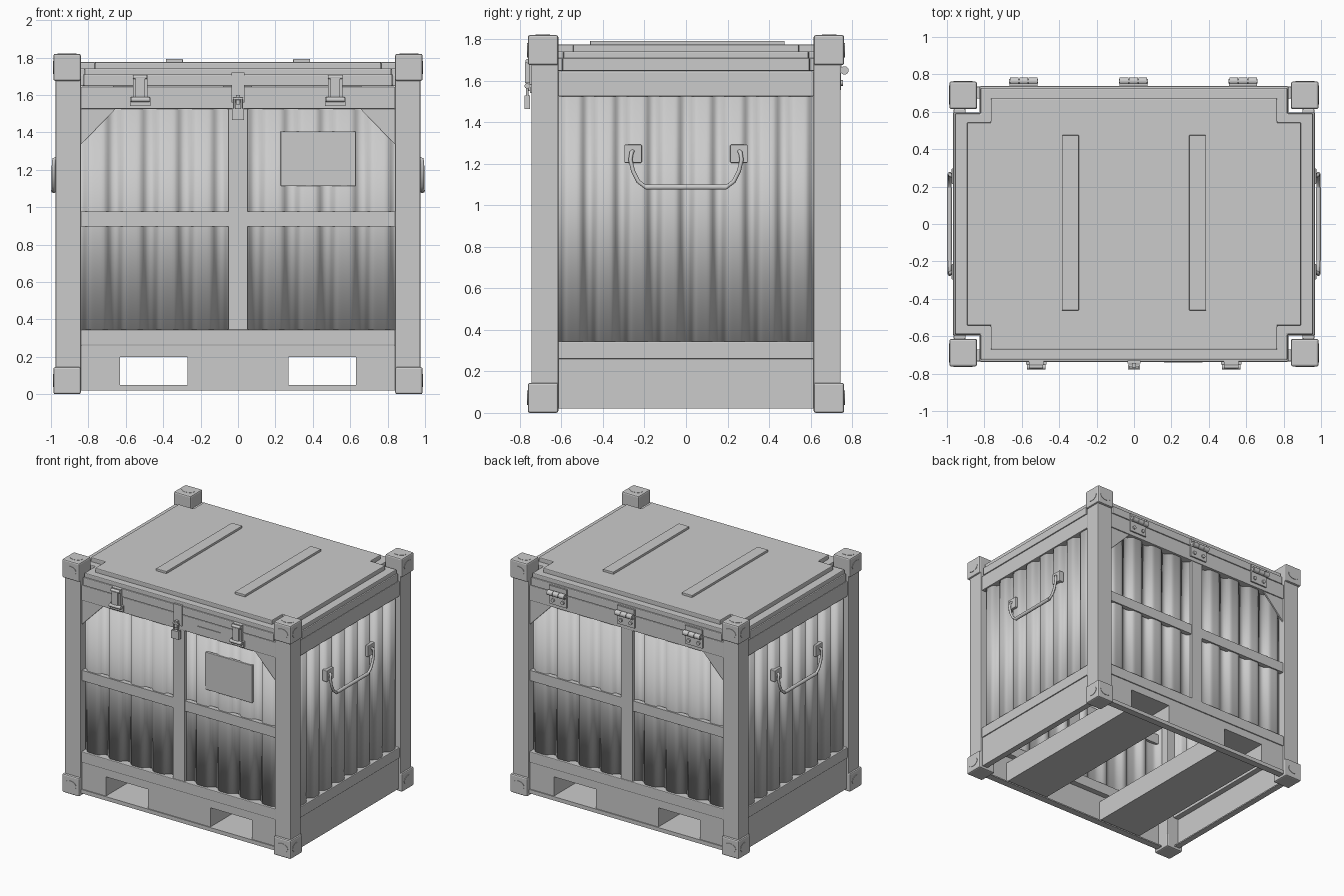
import bpy, bmesh, math
from mathutils import Matrix, Vector

if "Cube" in bpy.data.objects:
    bpy.data.objects.remove(bpy.data.objects["Cube"])


def box(bm, x0, x1, y0, y1, z0, z1):
    m = Matrix.Translation(((x0 + x1) / 2, (y0 + y1) / 2, (z0 + z1) / 2))
    bmesh.ops.create_cube(bm, size=1, matrix=m @ Matrix.Diagonal((x1 - x0, y1 - y0, z1 - z0, 1)))


def cyl(bm, c, axis, r, depth, r2=None, seg=20):
    # cylinder along an axis; r2 makes it oval
    rot = Vector((0, 0, 1)).rotation_difference(Vector(axis)).to_matrix().to_4x4()
    m = Matrix.Translation(c) @ rot @ Matrix.Diagonal((r, r2 or r, depth, 1))
    bmesh.ops.create_cone(bm, cap_ends=True, segments=seg, radius1=1, radius2=1, depth=1, matrix=m)


def prism(bm, pts, z0, z1):
    f = bm.faces.new([bm.verts.new((x, y, z0)) for x, y in pts])
    g = bmesh.ops.extrude_face_region(bm, geom=[f])
    bmesh.ops.translate(bm, vec=(0, 0, z1 - z0), verts=[v for v in g["geom"] if isinstance(v, bmesh.types.BMVert)])


def finish(bm, name, mirror="", bevel=0.0, smooth=False, thick=0.0):
    bmesh.ops.recalc_face_normals(bm, faces=bm.faces)
    me = bpy.data.meshes.new(name)
    bm.to_mesh(me)
    bm.free()
    o = bpy.data.objects.new(name, me)
    bpy.context.collection.objects.link(o)
    if smooth:
        bpy.ops.object.select_all(action="DESELECT")
        o.select_set(True)
        bpy.context.view_layer.objects.active = o
        bpy.ops.object.shade_smooth_by_angle(angle=math.radians(40))
    if thick:
        s = o.modifiers.new("Thickness", "SOLIDIFY")
        s.thickness, s.offset = thick, 0
    if bevel:
        b = o.modifiers.new("Bevel", "BEVEL")
        b.width, b.segments, b.limit_method = bevel, 2, "ANGLE"
        b.angle_limit = math.radians(40)
    if mirror:
        m = o.modifiers.new("Mirror", "MIRROR")
        m.use_axis = ["X" in mirror, "Y" in mirror, False]
        m.use_mirror_merge = False
    return o


def boxes(name, items, mirror="", bevel=0.0):
    bm = bmesh.new()
    for b in items:
        box(bm, *b)
    return finish(bm, name, mirror, bevel)


# Corner blocks with shallow oval pads, and the posts between them
for tag, z0 in (("bottom", 0.0), ("top", 1.675)):
    boxes(tag + "_corner_block", [(0.84, 0.987, 0.615, 0.762, z0, z0 + 0.145)], "XY", 0.01)
    bm = bmesh.new()
    zc = z0 + 0.0725
    cyl(bm, (0.985, 0.69, zc), (1, 0, 0), 0.035, 0.01, 0.05)
    cyl(bm, (0.914, 0.76, zc), (0, 1, 0), 0.05, 0.01, 0.035)
    if z0 > 1:
        cyl(bm, (0.914, 0.69, 1.818), (0, 0, 1), 0.05, 0.008, 0.035)
    finish(bm, tag + "_corner_oval", "XY", 0, True)
boxes("corner_post", [(0.84, 0.975, 0.615, 0.745, 0.1, 1.7)], "XY", 0.006)

# Horizontal rails
boxes("long_rail", [(-0.84, 0.84, 0.67, 0.735, 1.525, 1.645),
                    (-0.84, 0.84, 0.67, 0.735, 0.26, 0.345)], "Y", 0.005)
boxes("side_rail", [(0.90, 0.965, -0.615, 0.615, 1.525, 1.645),
                    (0.90, 0.965, -0.615, 0.615, 0.26, 0.345)], "X", 0.005)

# Base skirt with fork openings, and the bottom flange
P0, P1, PB, PT = 0.27, 0.632, 0.05, 0.2
y0, y1 = 0.715, 0.727
boxes("long_skirt", [(-0.84, 0.84, y0, y1, PT, 0.265),
                     (-0.84, 0.84, y0, y1 + 0.008, 0.02, PB),
                     (-0.84, -P1, y0, y1, PB, PT), (-P0, P0, y0, y1, PB, PT),
                     (P1, 0.84, y0, y1, PB, PT),
                     (-0.84, 0.84, 0.68, y0, 0.02, 0.03)], "Y")
boxes("side_skirt", [(0.945, 0.957, -0.615, 0.615, 0.02, 0.265),
                     (0.91, 0.945, -0.615, 0.615, 0.02, 0.03)], "X")

# Fork tunnels running front to back
t = 0.006
boxes("fork_tunnel", [(P0 - t, P0, -y0, y0, PB - t, PT + t), (P1, P1 + t, -y0, y0, PB - t, PT + t),
                      (P0, P1, -y0, y0, PB - t, PB), (P0, P1, -y0, y0, PT, PT + t)], "X")


# Corrugated walls
def wall(name, half, waves, outer, along_x):
    bm = bmesh.new()
    n = waves * 16
    rows = []
    for z in (0.33, 1.54):
        row = []
        for i in range(n + 1):
            u = -half + 2 * half * i / n
            w = math.tanh(2 * (0.45 - math.cos(2 * math.pi * i / 16)))
            d = outer - 0.022 + 0.022 * w
            row.append(bm.verts.new((u, d, z) if along_x else (d, u, z)))
        rows.append(row)
    for i in range(n):
        bm.faces.new((rows[0][i], rows[0][i + 1], rows[1][i + 1], rows[1][i]))
    for f in bm.faces:
        f.smooth = True
    finish(bm, name, "Y" if along_x else "X", thick=0.005)


wall("long_wall", 0.85, 9, 0.715, True)
wall("side_wall", 0.625, 8, 0.952, False)

# Cross bars and corner gussets on front and back
boxes("cross_bars", [(-0.05, 0.05, 0.69, 0.73, 0.34, 1.53),
                     (-0.84, -0.05, 0.69, 0.728, 0.897, 0.977),
                     (0.05, 0.84, 0.69, 0.728, 0.897, 0.977)], "Y")
bm = bmesh.new()
prism(bm, [(0.84, 1.525), (0.655, 1.525), (0.84, 1.335)], 0.715, 0.727)
for v in bm.verts:
    v.co = (v.co.x, v.co.z, v.co.y)
finish(bm, "corner_gusset", "XY")

# Sign plate and small label strip on the front
boxes("sign_plate", [(0.228, 0.63, -0.727, -0.705, 1.113, 1.405)], "", 0.003)
boxes("label_strip", [(0.16, 0.365, -0.74, -0.73, 1.545, 1.595)])


# Lid: notched slab, raised notched panel and two strips
def notched(a, b, c, d):
    # a, b: half sizes; c, d: where the corner notches begin
    q = [(a, d), (c, d), (c, b)]
    return (q + [(-x, y) for x, y in reversed(q)] + [(-x, -y) for x, y in q]
            + [(x, -y) for x, y in reversed(q)])


for name, shape, z0, z1 in (("lid_rim", (0.968, 0.737, 0.825, 0.595), 1.647, 1.71),
                            ("lid_slab", (0.957, 0.725, 0.82, 0.59), 1.70, 1.742),
                            ("lid_panel", (0.893, 0.672, 0.765, 0.543), 1.735, 1.775)):
    bm = bmesh.new()
    prism(bm, notched(*shape), z0, z1)
    finish(bm, name, "", 0.006)
boxes("lid_strip", [(0.295, 0.385, -0.462, 0.475, 1.77, 1.792)], "X", 0.003)

# Side carrying handles
boxes("handle_bracket", [(0.935, 0.975, s * 0.255 - 0.042, s * 0.255 + 0.042, 1.205, 1.292)
                         for s in (-1, 1)], "X", 0.004)
half = [(0.965, 0.255, 1.262), (0.984, 0.262, 1.255), (0.986, 0.268, 1.22),
        (0.986, 0.255, 1.165), (0.986, 0.23, 1.115), (0.986, 0.195, 1.088)]
path = half + [(x, -y, z) for x, y, z in reversed(half)]
for name, pts, r in (("handle_bar", path, 0.010), ("handle_grip", path[5:7], 0.0135)):
    for s in (-1, 1):
        cu = bpy.data.curves.new(name, "CURVE")
        cu.dimensions, cu.bevel_depth, cu.bevel_resolution, cu.use_fill_caps = "3D", r, 3, True
        sp = cu.splines.new("POLY")
        sp.points.add(len(pts) - 1)
        for p, (x, y, z) in zip(sp.points, pts):
            p.co = (s * x, y, z, 1)
        sp.use_smooth = True
        bpy.context.collection.objects.link(bpy.data.objects.new(name, cu))

# Front toggle latches
for c in (-0.523, 0.52):
    bm = bmesh.new()
    box(bm, c - 0.055, c + 0.055, -0.752, -0.73, 1.54, 1.585)
    box(bm, c - 0.038, c + 0.038, -0.755, -0.73, 1.575, 1.71)
    box(bm, c - 0.025, c + 0.025, -0.775, -0.755, 1.59, 1.69)
    cyl(bm, (c, -0.765, 1.575), (1, 0, 0), 0.013, 0.1)
    cyl(bm, (c, -0.762, 1.695), (1, 0, 0), 0.011, 0.075)
    finish(bm, "toggle_latch", "", 0, True)

# Centre hasp with padlock
bm = bmesh.new()
box(bm, -0.036, 0.036, -0.745, -0.73, 1.56, 1.72)
box(bm, -0.012, 0.012, -0.768, -0.74, 1.55, 1.60)
box(bm, -0.032, 0.032, -0.778, -0.752, 1.465, 1.528)
for s in (-1, 1):
    cyl(bm, (s * 0.02, -0.765, 1.55), (0, 0, 1), 0.006, 0.06, seg=12)
cyl(bm, (0, -0.765, 1.58), (1, 0, 0), 0.007, 0.052, seg=12)
finish(bm, "hasp_and_padlock", "", 0, True)

# Back hinges: leaves, knuckles and bolts
for c in (-0.59, -0.003, 0.583):
    bm = bmesh.new()
    box(bm, c - 0.075, c + 0.075, 0.73, 0.746, 1.555, 1.645)
    box(bm, c - 0.075, c + 0.075, 0.73, 0.75, 1.655, 1.70)
    for i in (-1, 0, 1):
        cyl(bm, (c + i * 0.05, 0.764, 1.65), (1, 0, 0), 0.02, 0.047)
    cyl(bm, (c, 0.764, 1.65), (1, 0, 0), 0.012, 0.155)
    for s in (-1, 1):
        cyl(bm, (c + s * 0.042, 0.748, 1.59), (0, 1, 0), 0.014, 0.018, seg=12)
    finish(bm, "back_hinge", "", 0, True)
